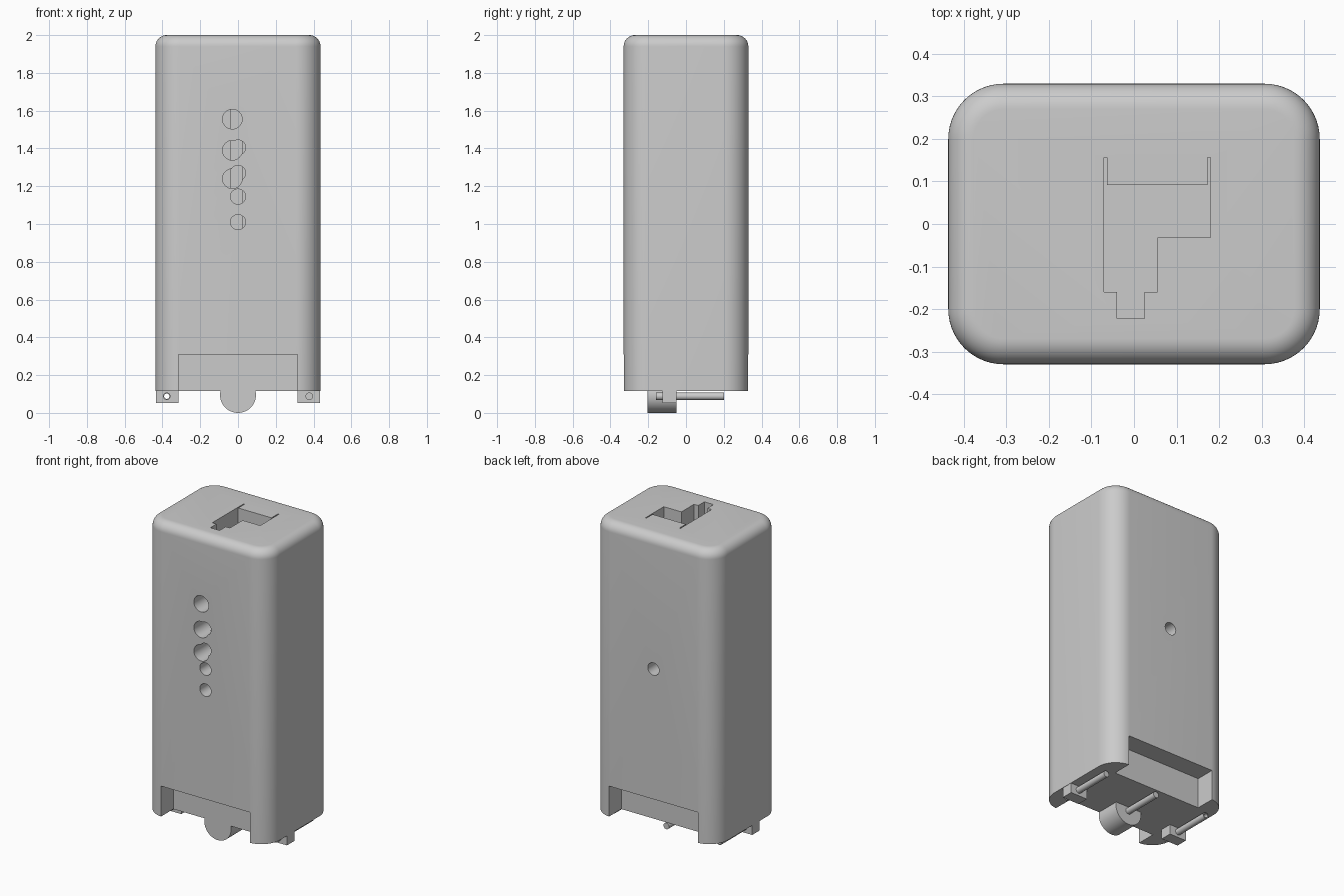
import bpy, bmesh, math
from mathutils import Matrix

cube = bpy.data.objects.get("Cube")
if cube:
    bpy.data.objects.remove(cube, do_unlink=True)

grey = bpy.data.materials.new("plain grey")
grey.use_nodes = True
GREY = (0.6, 0.6, 0.6, 1)
grey.diffuse_color = GREY
grey.node_tree.nodes["Principled BSDF"].inputs["Base Color"].default_value = GREY


def make_object(name, bm):
    bmesh.ops.recalc_face_normals(bm, faces=bm.faces)
    mesh = bpy.data.meshes.new(name)
    bm.to_mesh(mesh)
    bm.free()
    mesh.materials.append(grey)
    obj = bpy.data.objects.new(name, mesh)
    bpy.context.collection.objects.link(obj)
    return obj


def prism_mesh(outline, low, high):
    bm = bmesh.new()
    face = bm.faces.new([bm.verts.new((x, y, low)) for x, y in outline])
    up = bmesh.ops.extrude_face_region(bm, geom=[face])["geom"]
    verts = [v for v in up if isinstance(v, bmesh.types.BMVert)]
    bmesh.ops.translate(bm, verts=verts, vec=(0, 0, high - low))
    return bm


def prism(name, outline, low, high):
    return make_object(name, prism_mesh(outline, low, high))


def box(name, x0, x1, y0, y1, z0, z1):
    return prism(name, [(x0, y0), (x1, y0), (x1, y1), (x0, y1)], z0, z1)


def rod(name, x, z, radius, y0, y1, sides=40):
    bm = bmesh.new()
    bmesh.ops.create_cone(bm, cap_ends=True, segments=sides, radius1=radius,
                          radius2=radius, depth=y1 - y0)
    turn = Matrix.Rotation(math.pi / 2, 4, "X")
    bmesh.ops.transform(bm, verts=bm.verts,
                        matrix=Matrix.Translation((x, (y0 + y1) / 2, z)) @ turn)
    return make_object(name, bm)


def cut(target, cutter):
    mod = target.modifiers.new("cut", "BOOLEAN")
    mod.operation = "DIFFERENCE"
    mod.solver = "EXACT"
    mod.object = cutter
    bpy.context.view_layer.objects.active = target
    bpy.ops.object.modifier_apply(modifier=mod.name)
    bpy.data.objects.remove(cutter, do_unlink=True)


def smooth(obj):
    bpy.ops.object.select_all(action="DESELECT")
    obj.select_set(True)
    bpy.context.view_layer.objects.active = obj
    bpy.ops.object.shade_smooth_by_angle(angle=math.radians(30))


# Main case: rounded rectangle with a softened top rim
HX, HY, BASE, TOP, CORNER = 0.437, 0.33, 0.115, 2.0, 0.13
outline = []
for quarter, (sx, sy) in enumerate([(1, 1), (-1, 1), (-1, -1), (1, -1)]):
    for i in range(15):
        a = math.pi / 2 * (quarter + i / 14)
        outline.append((sx * (HX - CORNER) + CORNER * math.cos(a),
                        sy * (HY - CORNER) + CORNER * math.sin(a)))
bm = prism_mesh(outline, BASE, TOP)
rim = [e for e in bm.edges if all(v.co.z > TOP - 0.01 for v in e.verts)]
bmesh.ops.bevel(bm, geom=rim, offset=0.06, segments=10, profile=0.5,
                affect="EDGES")
case = make_object("case", bm)

# Wide recesses at the foot of the front and back
WALL = 0.205
cut(case, box("front_recess", -0.315, 0.315, -0.5, -WALL, 0, 0.31))
cut(case, box("back_recess", -0.315, 0.315, WALL, 0.5, 0, 0.31))

# Stepped socket in the top, with two thin slits at the back
socket = [(-0.07, 0.157), (-0.063, 0.157), (-0.063, 0.092), (0.173, 0.092),
          (0.173, 0.157), (0.18, 0.157), (0.18, -0.032), (0.055, -0.032),
          (0.055, -0.16), (0.025, -0.16), (0.025, -0.222), (-0.04, -0.222),
          (-0.04, -0.16), (-0.07, -0.16)]
cut(case, prism("socket", socket, 0.9, 2.2))

# Round holes in the front, and one in the back
for z in (1.555, 1.39, 1.24):
    cut(case, rod("large_hole", -0.03, z, 0.052, -0.5, -0.18))
for z in (1.405, 1.27, 1.145, 1.01):
    cut(case, rod("small_hole", 0, z, 0.04, -0.5, -0.18))
cut(case, rod("back_hole", 0, 1.145, 0.04, 0.17, 0.5))
smooth(case)

# Half-round boss under the front
boss = rod("boss", 0, 0.095, 0.095, -WALL, -0.05, 64)
cut(boss, box("boss_trim", -0.2, 0.2, -0.5, 0.5, BASE + 0.001, 0.4))
smooth(boss)

# Hinge blocks and pins below the case
PIN_X, PIN_Z, PIN_R = 0.377, 0.088, 0.02
for side, sign in (("left", 1), ("right", -1)):
    x0, x1 = sorted((sign * 0.315, sign * 0.435))
    block = box(side + "_block", x0, x1, -0.125, -0.05, 0.052, BASE + 0.001)
    pin = rod(side + "_pin", sign * PIN_X, PIN_Z, PIN_R, -0.16, 0.2, 24)
    if sign < 0:
        for part in (block, pin):
            cut(part, rod("bore", -PIN_X, PIN_Z, 0.014, -0.5, 0.5, 24))
    smooth(pin)
smooth(rod("middle_pin", 0, PIN_Z, PIN_R, -0.06, 0.2, 24))
